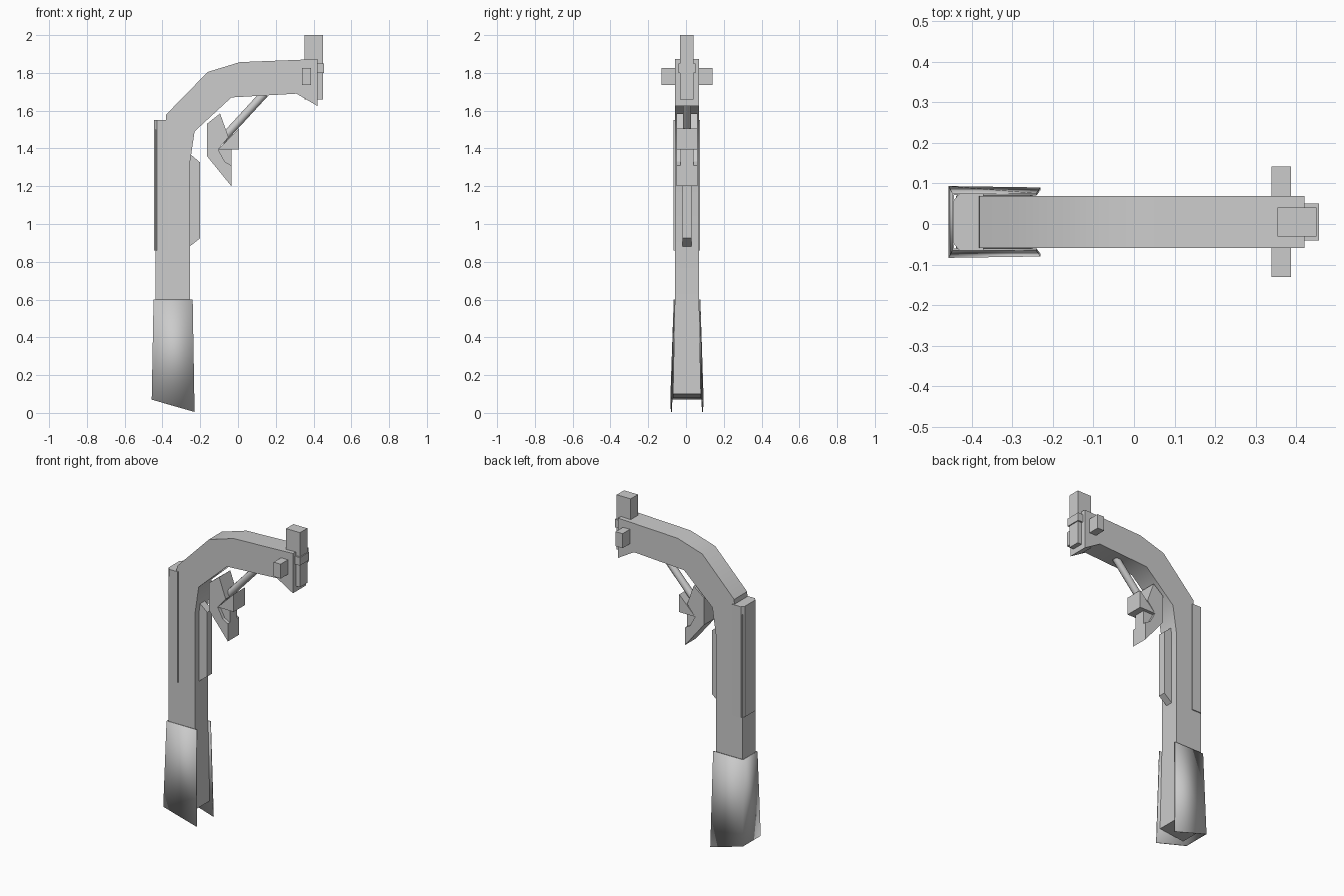
import bpy, bmesh
from math import radians
from mathutils import Vector

cube = bpy.data.objects.get("Cube")
if cube:
    bpy.data.objects.remove(cube, do_unlink=True)

MID = 0.005  # y of the symmetry plane

grey = bpy.data.materials.new("plain grey")
grey.use_nodes = True
grey.diffuse_color = (0.6, 0.6, 0.6, 1)
grey.node_tree.nodes["Principled BSDF"].inputs["Base Color"].default_value = (0.6, 0.6, 0.6, 1)


def finish(name, bm, angle=30, closed=True):
    if closed:
        bmesh.ops.recalc_face_normals(bm, faces=bm.faces)
    mesh = bpy.data.meshes.new(name)
    bm.to_mesh(mesh)
    bm.free()
    mesh.materials.append(grey)
    obj = bpy.data.objects.new(name, mesh)
    bpy.context.collection.objects.link(obj)
    bpy.ops.object.select_all(action="DESELECT")
    obj.select_set(True)
    bpy.context.view_layer.objects.active = obj
    bpy.ops.object.shade_smooth_by_angle(angle=radians(angle))
    return obj


def extrude(bm, points, offset):
    face = bm.faces.new([bm.verts.new(p) for p in points])
    new = bmesh.ops.extrude_face_region(bm, geom=[face])["geom"]
    bmesh.ops.translate(bm, vec=offset, verts=[v for v in new if isinstance(v, bmesh.types.BMVert)])


def side_profile(name, outline, half, angle=30):
    """Extrude an x-z outline across the width."""
    bm = bmesh.new()
    extrude(bm, [(x, MID - half, z) for x, z in outline], (0, 2 * half, 0))
    return finish(name, bm, angle)


def box(name, x0, x1, half, z0, z1):
    return side_profile(name, [(x0, z0), (x1, z0), (x1, z1), (x0, z1)], half)


# Curved arm with its post, flared slightly at the foot
arm = side_profile("post_and_arm", [
    (-0.42, 0.08), (-0.25, 0.1), (-0.255, 0.6), (-0.255, 1.32), (-0.23, 1.49),
    (-0.035, 1.67), (0.31, 1.69), (0.42, 1.625), (0.42, 1.873), (0.01, 1.857),
    (-0.16, 1.805), (-0.38, 1.58), (-0.385, 1.5), (-0.438, 1.5), (-0.438, 0.6)], 0.064, 40)
for v in arm.data.vertices:
    if v.co.z < 0.2:
        v.co.y = MID + (v.co.y - MID) * 1.15

# Chamfered plate wrapped round the back of the post
bm = bmesh.new()
half_section = [(-0.37, 0.07), (-0.43, 0.07), (-0.445, 0.052)]
section = half_section + [(x, -y) for x, y in reversed(half_section)]
extrude(bm, [(x, MID + y, 0.86) for x, y in section], (0, 0, 0.69))
finish("back_plate", bm)

# Open-fronted sleeve round the foot
bm = bmesh.new()
top = [(-0.24, 0.068, 0.6), (-0.445, 0.068, 0.6)]
bottom = [(-0.23, 0.082, 0.005), (-0.455, 0.086, 0.07)]
loops = []
for row in (top, bottom):
    full = row + [(x, -y, z) for x, y, z in reversed(row)]
    loops.append([bm.verts.new((x, MID + y, z)) for x, y, z in full])
for i in range(3):
    bm.faces.new((loops[0][i], loops[0][i + 1], loops[1][i + 1], loops[1][i]))
sleeve = finish("foot_sleeve", bm, closed=False)
shell = sleeve.modifiers.new("thickness", "SOLIDIFY")
shell.thickness = 0.006
shell.offset = 0

# Rib on the inner side of the post
side_profile("inner_rib", [(-0.27, 0.87), (-0.2, 0.925), (-0.2, 1.325), (-0.27, 1.385)], 0.023)

# Vertical peg, collar and cross peg at the arm tip
box("tip_peg", 0.353, 0.449, 0.036, 1.66, 2.0)
box("tip_collar", 0.38, 0.455, 0.046, 1.8, 1.85)
box("cross_peg", 0.338, 0.386, 0.136, 1.735, 1.825)

# Slanted strut under the arm
bm = bmesh.new()
bmesh.ops.create_cone(bm, cap_ends=True, segments=12, radius1=0.022, radius2=0.022, depth=1)
start, end = Vector((-0.09, MID, 1.44)), Vector((0.14, MID, 1.69))
axis = end - start
bmesh.ops.scale(bm, vec=(1, 1, axis.length), verts=bm.verts)
bmesh.ops.rotate(bm, matrix=axis.to_track_quat("Z", "Y").to_matrix(), verts=bm.verts)
bmesh.ops.translate(bm, vec=(start + end) / 2, verts=bm.verts)
finish("strut", bm, 40)

# Hooked head on the strut: body, neck and nose
side_profile("hook_body", [
    (-0.165, 1.36), (-0.035, 1.2), (-0.035, 1.31), (-0.07, 1.33), (-0.105, 1.395),
    (-0.05, 1.46), (-0.095, 1.585), (-0.165, 1.53)], 0.055)
side_profile("hook_neck", [(-0.11, 1.395), (-0.075, 1.3), (-0.035, 1.3), (-0.035, 1.4)], 0.035)
side_profile("hook_nose", [(-0.105, 1.395), (0.005, 1.395), (0.005, 1.505)], 0.055)
